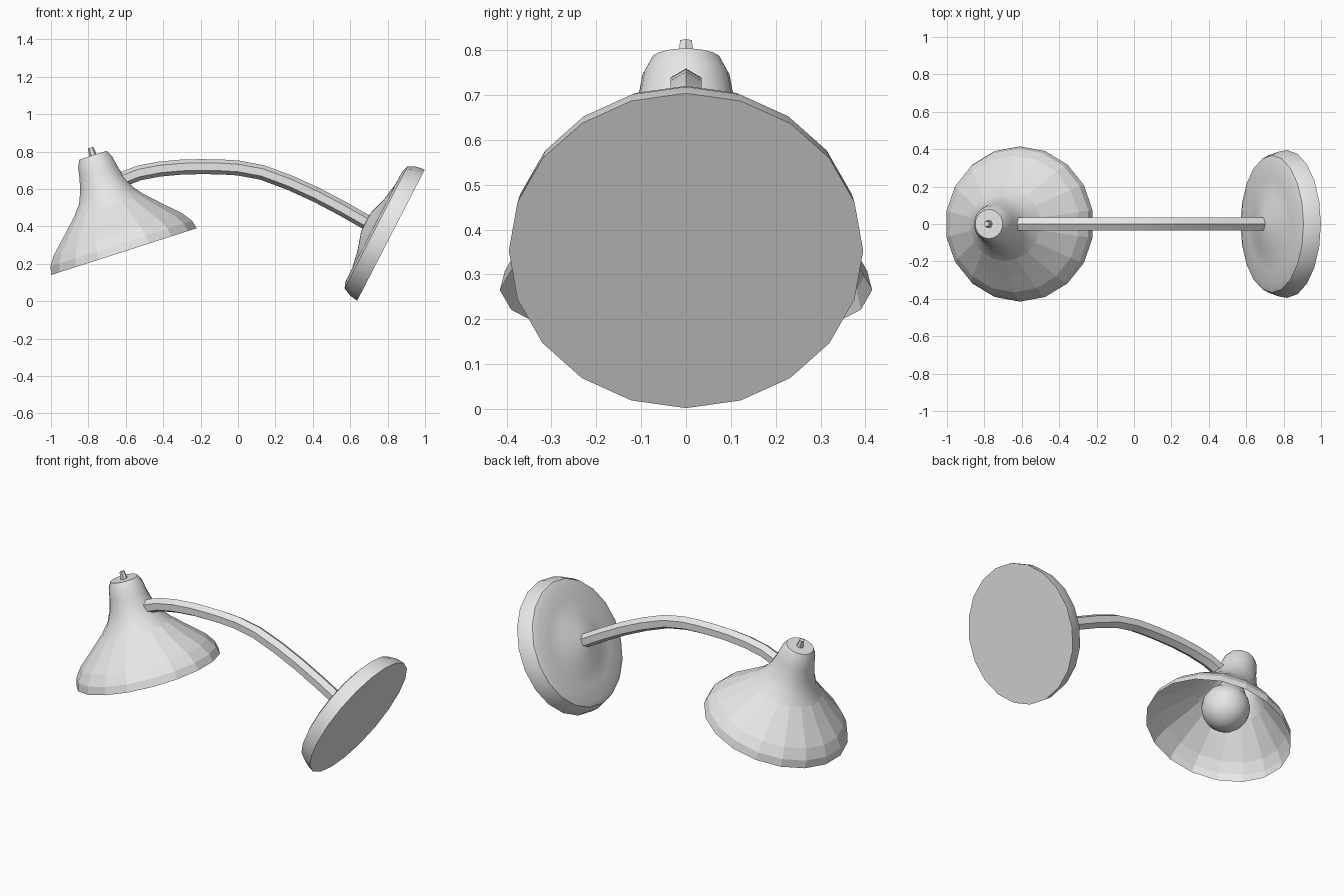
import bpy
import bmesh
from math import sin, cos, pi, radians
from mathutils import Matrix, Vector

cube = bpy.data.objects.get("Cube")
if cube:
    bpy.data.objects.remove(cube, do_unlink=True)

grey = bpy.data.materials.new("plain grey")
grey.use_nodes = True
grey.diffuse_color = (0.8, 0.8, 0.8, 1)
grey.node_tree.nodes["Principled BSDF"].inputs["Base Color"].default_value = (0.8, 0.8, 0.8, 1)


def finish(name, bm):
    mesh = bpy.data.meshes.new(name)
    bm.to_mesh(mesh)
    bm.free()
    mesh.materials.append(grey)
    obj = bpy.data.objects.new(name, mesh)
    bpy.context.collection.objects.link(obj)
    return obj


def smooth(obj, angle):
    bpy.ops.object.select_all(action='DESELECT')
    obj.select_set(True)
    bpy.context.view_layer.objects.active = obj
    bpy.ops.object.shade_smooth_by_angle(angle=radians(angle))


def bridge(bm, a, b):
    """Join two rings of equal length; a one-vertex ring is a pole."""
    n = max(len(a), len(b))
    for i in range(n):
        j = (i + 1) % n
        loop = [a[i % len(a)], a[j % len(a)], b[j % len(b)], b[i % len(b)]]
        bm.faces.new(list(dict.fromkeys(loop)))


def lathe(name, profile, sides, place, phase=0.0):
    """Revolve (radius, height) points about the local z axis."""
    bm = bmesh.new()
    rings = []
    for r, h in profile:
        count = sides if r else 1
        rings.append([bm.verts.new((r * cos(phase + 2 * pi * i / sides),
                                    r * sin(phase + 2 * pi * i / sides), h))
                      for i in range(count)])
    for a, b in zip(rings, rings[1:]):
        bridge(bm, a, b)
    obj = finish(name, bm)
    obj.matrix_world = place
    return obj


def placed(x, z, tilt):
    return Matrix.Translation((x, 0, z)) @ Matrix.Rotation(radians(tilt), 4, 'Y')


# Tilted bell shade, faceted on the flare and smooth on the neck
head = placed(-0.61, 0.265, -17.8)
bell = [(0.415, 0), (0.404, 0.045), (0.365, 0.1), (0.28, 0.18), (0.198, 0.26),
        (0.153, 0.315), (0.125, 0.38), (0.107, 0.45), (0.097, 0.505),
        (0.078, 0.541), (0, 0.541)]
shade = lathe("lamp_shade", bell, 18, head, radians(10))
smooth(shade, 35)
for face in shade.data.polygons:
    if face.center.z < 0.27:
        face.use_smooth = False

# Switch knob on the cap
lathe("switch_knob", [(0.022, 0.53), (0.015, 0.583), (0, 0.583)], 6, head)

# Bulb with its neck running up into the shade
globe = [(0.135 * sin(a), 0.17 - 0.135 * cos(a))
         for a in (pi * k / 12 for k in range(10))]
globe[0] = (0, globe[0][1])
bulb = lathe("bulb", globe + [(0.065, 0.33), (0.06, 0.52), (0, 0.52)], 18, head)
smooth(bulb, 40)

# Round wall base with a shallow raised centre
disc = [(0, 0), (0.395, 0), (0.388, 0.045), (0.367, 0.09), (0.335, 0.102),
        (0.25, 0.104), (0.16, 0.12), (0.06, 0.15), (0, 0.155)]
base = lathe("wall_base", disc, 20, placed(0.818, 0.353, -62.7))
smooth(base, 40)

# Six-sided arched arm
path = [Vector((x, 0, z)) for x, z in (
    (-0.615, 0.652), (-0.53, 0.685), (-0.42, 0.706), (-0.3, 0.717), (-0.2, 0.719),
    (-0.1, 0.718), (0, 0.712), (0.13, 0.688), (0.28, 0.632), (0.42, 0.568),
    (0.56, 0.494), (0.69, 0.42))]
bm = bmesh.new()
rings = []
for k, p in enumerate(path):
    t = (path[min(k + 1, len(path) - 1)] - path[max(k - 1, 0)]).normalized()
    up = Vector((-t.z, 0, t.x))
    side = Vector((0, 1, 0))
    rings.append([bm.verts.new(p + 0.04 * (up * cos(i * pi / 3) + side * sin(i * pi / 3)))
                  for i in range(6)])
for a, b in zip(rings, rings[1:]):
    bridge(bm, a, b)
bm.faces.new(rings[0])
bm.faces.new(rings[-1])
bmesh.ops.recalc_face_normals(bm, faces=bm.faces)
smooth(finish("curved_arm", bm), 30)
